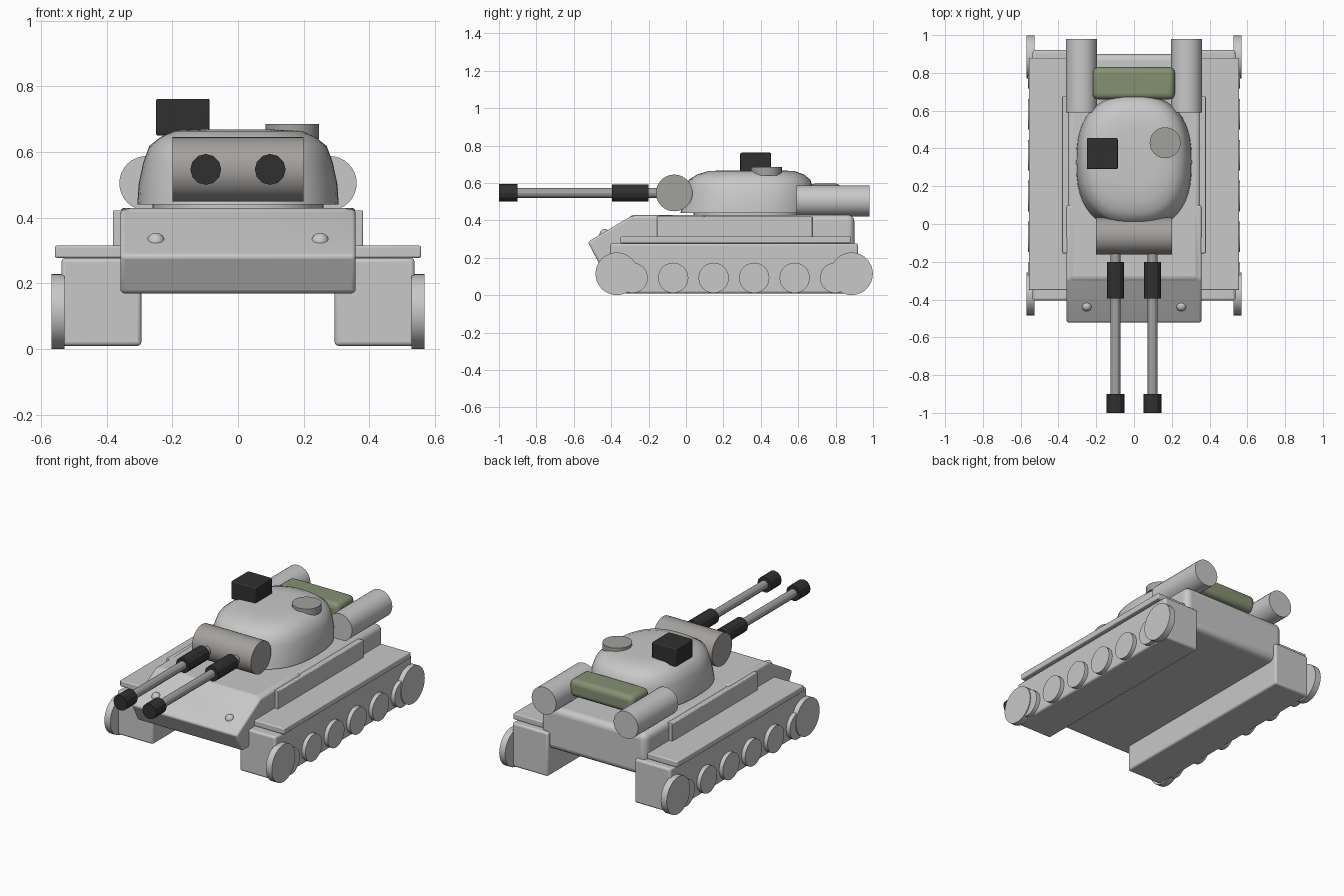
import bpy, bmesh, math
from mathutils import Matrix, Vector

cube = bpy.data.objects.get("Cube")
if cube:
    bpy.data.objects.remove(cube, do_unlink=True)


def material(name, r, g, b):
    m = bpy.data.materials.new(name)
    m.use_nodes = True
    m.diffuse_color = (r, g, b, 1)
    m.node_tree.nodes["Principled BSDF"].inputs["Base Color"].default_value = (r, g, b, 1)
    return m


ARMOUR = material("light grey armour", 0.58, 0.58, 0.58)
STEEL = material("warm grey steel", 0.37, 0.355, 0.34)
BLACK = material("black metal", 0.03, 0.03, 0.03)
GREEN = material("olive canvas", 0.235, 0.285, 0.17)


def finish(bm, name, mat, bevel=0, segments=3, angle=35):
    """Turn a bmesh into a smooth-shaded object, with optional rounded edges."""
    bmesh.ops.recalc_face_normals(bm, faces=bm.faces)
    mesh = bpy.data.meshes.new(name)
    bm.to_mesh(mesh)
    bm.free()
    mesh.materials.append(mat)
    ob = bpy.data.objects.new(name, mesh)
    bpy.context.collection.objects.link(ob)
    if bevel:
        mod = ob.modifiers.new("rounded edges", 'BEVEL')
        mod.width = bevel
        mod.segments = segments
        mod.limit_method = 'ANGLE'
        mod.angle_limit = math.radians(20)
    bpy.ops.object.select_all(action='DESELECT')
    ob.select_set(True)
    bpy.context.view_layer.objects.active = ob
    bpy.ops.object.shade_smooth_by_angle(angle=math.radians(angle))
    return ob


def box(name, x, y, z, mat, bevel=0.01, segments=3):
    """Box from (min, max) pairs."""
    bm = bmesh.new()
    bmesh.ops.create_cube(bm, size=1)
    for v in bm.verts:
        v.co = [lo + (hi - lo) * (c + 0.5) for c, (lo, hi) in zip(v.co, (x, y, z))]
    return finish(bm, name, mat, bevel, segments)


def cylinder(name, axis, start, length, radius, mat, sides=32, angle=35):
    """Cylinder running from start along the positive X, Y or Z axis."""
    bm = bmesh.new()
    bmesh.ops.create_cone(bm, cap_ends=True, segments=sides,
                          radius1=radius, radius2=radius, depth=length)
    direction = Vector([float(axis == a) for a in "XYZ"])
    turn = direction.to_track_quat('Z', 'Y').to_matrix().to_4x4()
    bm.transform(Matrix.Translation(Vector(start) + direction * length / 2) @ turn)
    return finish(bm, name, mat, angle=angle)


def loft(name, rings, mat, bevel=0, angle=35):
    """Skin between closed rings of points and cap both ends."""
    bm = bmesh.new()
    loops = [[bm.verts.new(p) for p in ring] for ring in rings]
    n = len(loops[0])
    for a, b in zip(loops, loops[1:]):
        for i in range(n):
            j = (i + 1) % n
            bm.faces.new((a[i], a[j], b[j], b[i]))
    bm.faces.new(loops[0])
    bm.faces.new(loops[-1])
    return finish(bm, name, mat, bevel, angle=angle)


def oval(half_width, y_front, y_back, z, power=2.5, n=48):
    """Squared-off oval outline."""
    points = []
    for i in range(n):
        c, s = math.cos(math.tau * i / n), math.sin(math.tau * i / n)
        x = math.copysign(abs(c) ** (2 / power), c) * half_width
        y = math.copysign(abs(s) ** (2 / power), s) * (y_back - y_front) / 2
        points.append((x, y + (y_front + y_back) / 2, z))
    return points


# Hull with sloped nose
nose = [(-0.525, 0.285), (-0.465, 0.17), (0.1, 0.17), (0.1, 0.43), (-0.29, 0.425)]
loft("hull_nose", [[(x, y, z) for y, z in nose] for x in (-0.358, 0.358)], ARMOUR, 0.012)
box("hull", (-0.358, 0.358), (-0.31, 0.9), (0.17, 0.43), ARMOUR, 0.035, 4)

# Running gear, fenders and side plates, mirrored left and right
for side, s in (("left", 1), ("right", -1)):
    def span(a, b):
        return tuple(sorted((a * s, b * s)))

    box(f"{side}_track", span(0.294, 0.537), (-0.405, 0.92), (0.01, 0.278), ARMOUR, 0.012)
    box(f"{side}_fender", span(0.3, 0.557), (-0.35, 0.88), (0.278, 0.315), ARMOUR, 0.006)
    box(f"{side}_side_plate", span(0.345, 0.38), (-0.155, 0.675), (0.29, 0.422), ARMOUR, 0.004)

    for place, y in (("front", -0.37), ("rear", 0.885)):
        lo, hi = span(0.528, 0.568)
        cylinder(f"{side}_{place}_end_wheel", 'X', (lo, y, 0.115), hi - lo, 0.114, ARMOUR)
    for i in range(6):
        lo, hi = span(0.528, 0.562)
        cylinder(f"{side}_road_wheel_{i + 1}", 'X', (lo, -0.285 + 0.2165 * i, 0.093),
                 hi - lo, 0.081, ARMOUR)

    # Headlight on the nose slope
    bm = bmesh.new()
    bmesh.ops.create_uvsphere(bm, u_segments=20, v_segments=12, radius=0.027)
    bm.transform(Matrix.Translation((0.25 * s, -0.435, 0.327)))
    finish(bm, f"{side}_headlight", ARMOUR)

    # Gun barrel, sleeve and muzzle
    gx, gz = 0.098 * s, 0.547
    cylinder(f"{side}_barrel", 'Y', (gx, -0.99, gz), 0.93, 0.026, STEEL, 12, 20)
    cylinder(f"{side}_barrel_sleeve", 'Y', (gx, -0.395, gz), 0.195, 0.046, BLACK, 12, 20)
    cylinder(f"{side}_muzzle", 'Y', (gx, -1.0, gz), 0.1, 0.047, BLACK, 12, 20)

    # Rear fuel drum
    cylinder(f"{side}_fuel_drum", 'Y', (0.278 * s, 0.59, 0.505), 0.39, 0.083, ARMOUR)

# Cast turret on a recessed ring
loft("turret", [
    oval(0.26, 0.04, 0.62, 0.42),
    oval(0.26, 0.04, 0.62, 0.44),
    oval(0.306, -0.03, 0.685, 0.441),
    oval(0.303, -0.015, 0.685, 0.5),
    oval(0.288, 0.0, 0.68, 0.57),
    oval(0.27, 0.015, 0.665, 0.618),
    oval(0.235, 0.06, 0.63, 0.646),
    oval(0.195, 0.12, 0.58, 0.664),
    oval(0.12, 0.21, 0.5, 0.668),
], ARMOUR, angle=50)

# Turret fittings
cylinder("gun_mantlet", 'X', (-0.2, -0.063, 0.547), 0.4, 0.098, STEEL, 40)
cylinder("hatch", 'Z', (0.165, 0.43, 0.64), 0.045, 0.082, STEEL)
box("sight_box", (-0.25, -0.086), (0.29, 0.455), (0.65, 0.762), BLACK, 0.007)
box("stowage_roll", (-0.218, 0.216), (0.66, 0.83), (0.49, 0.597), GREEN, 0.03, 4)
